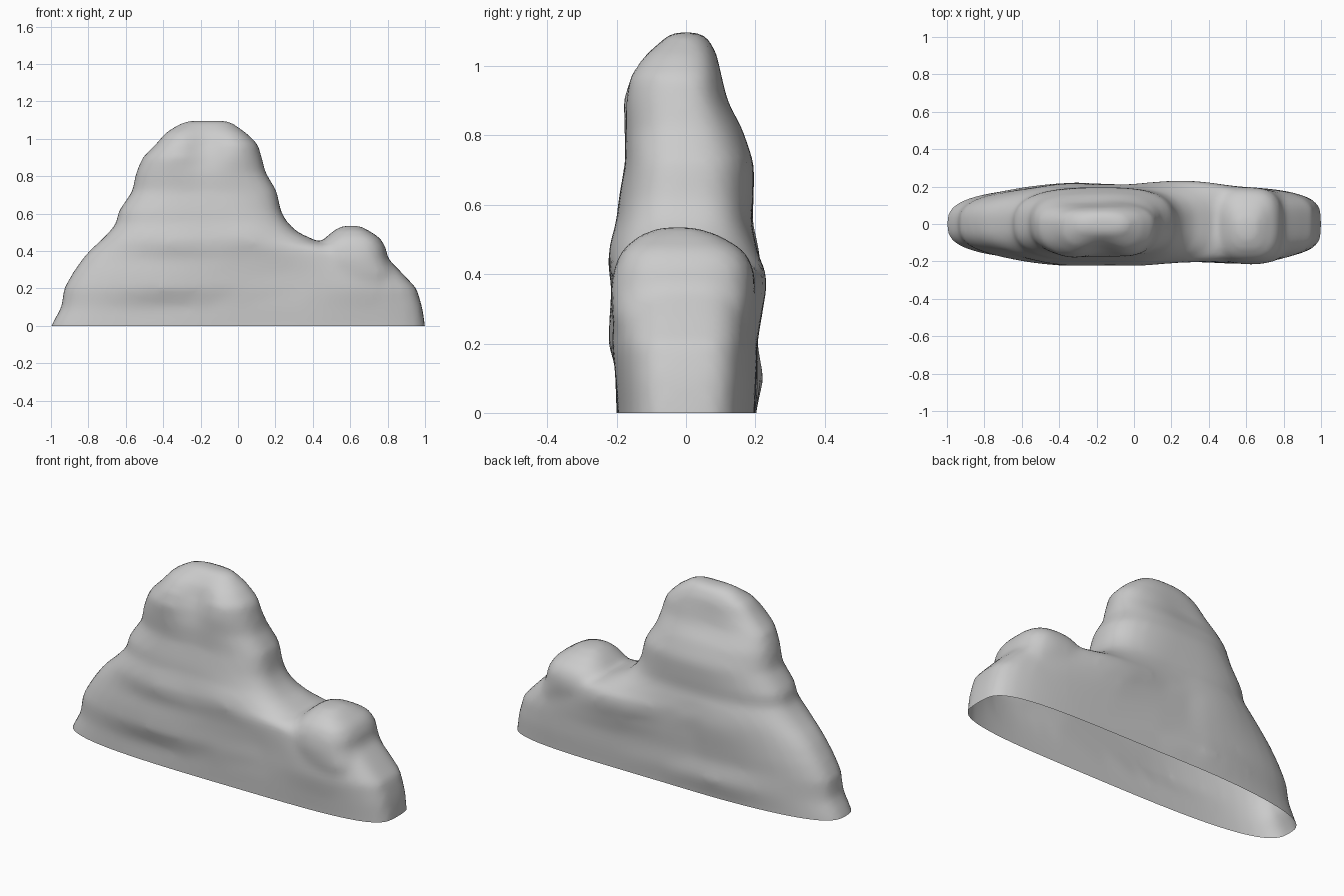
import bpy, bmesh
from math import sin, cos, pi, exp, copysign

# horizontal slices: z, left x, right x, front y, back y
BODY = [
    (-0.12, -1.03, 1.01, -0.20, 0.20),
    (0.00, -1.00, 1.00, -0.20, 0.20),
    (0.10, -0.945, 0.985, -0.205, 0.205),
    (0.20, -0.93, 0.955, -0.21, 0.205),
    (0.28, -0.885, 0.88, -0.21, 0.21),
    (0.36, -0.83, 0.80, -0.21, 0.21),
    (0.41, -0.785, 0.69, -0.21, 0.21),
    (0.45, -0.74, 0.43, -0.21, 0.205),
    (0.50, -0.69, 0.32, -0.208, 0.20),
    (0.55, -0.65, 0.265, -0.20, 0.19),
    (0.61, -0.64, 0.23, -0.195, 0.195),
    (0.72, -0.565, 0.207, -0.177, 0.197),
    (0.82, -0.545, 0.147, -0.185, 0.167),
    (0.90, -0.51, 0.127, -0.197, 0.127),
    (0.97, -0.44, 0.107, -0.187, 0.108),
    (1.03, -0.39, 0.047, -0.145, 0.092),
    (1.07, -0.33, -0.01, -0.09, 0.072),
    (1.097, -0.27, -0.05, -0.05, 0.045),
]
KNOLL = [
    (0.10, 0.45, 0.88, -0.17, 0.16),
    (0.28, 0.40, 0.85, -0.20, 0.185),
    (0.36, 0.40, 0.80, -0.212, 0.197),
    (0.42, 0.42, 0.79, -0.205, 0.193),
    (0.47, 0.465, 0.76, -0.185, 0.165),
    (0.515, 0.52, 0.69, -0.13, 0.09),
    (0.535, 0.56, 0.65, -0.07, 0.02),
]
# hollows (-) and swellings (+): amount, x, x width, z, z width
FRONT = [
    (-0.32, -0.17, 0.11, 0.98, 0.13),
    (0.12, -0.40, 0.28, 0.23, 0.07),
    (-0.06, -0.40, 0.28, 0.13, 0.05),
    (0.09, -0.35, 0.25, 0.43, 0.07),
    (0.07, 0.05, 0.15, 0.46, 0.08),
    (0.08, 0.66, 0.18, 0.24, 0.12),
    (-0.05, 0.25, 0.18, 0.25, 0.12),
]
BACK = [
    (-0.12, -0.25, 0.15, 0.92, 0.10),
    (0.13, 0.27, 0.22, 0.38, 0.10),
    (0.11, -0.35, 0.30, 0.10, 0.07),
    (0.07, -0.38, 0.22, 0.40, 0.12),
    (-0.05, -0.12, 0.10, 0.30, 0.20),
]


def relief(x, z, bumps):
    return 1 + sum(a * exp(-((x - bx) / wx) ** 2 - ((z - bz) / wz) ** 2)
                   for a, bx, wx, bz, wz in bumps)


def add_loft(bm, rows, n=64, left=3.0, right=4.0, high=2.5):
    """Stack of rounded slices, capped at both ends."""
    rings = []
    for z, xl, xr, yf, yb in rows:
        t = min(1, max(0, (z - 0.2) / 0.7))
        ring = []
        for i in range(n):
            c, s = cos(2 * pi * i / n), sin(2 * pi * i / n)
            low = right if c > 0 else left
            e = 2 / (low + (high - low) * t)
            x = (xl + xr) / 2 + (xr - xl) / 2 * copysign(abs(c) ** e, c)
            y = (yb if s > 0 else -yf) * copysign(abs(s) ** e, s)
            y *= relief(x, z, BACK if s > 0 else FRONT)
            ring.append(bm.verts.new((x, y, z)))
        rings.append(ring)
    for a, b in zip(rings, rings[1:]):
        for i in range(n):
            j = (i + 1) % n
            bm.faces.new((a[i], a[j], b[j], b[i]))
    bm.faces.new(rings[0][::-1])
    bm.faces.new(rings[-1])


# main mass and side knoll
bm = bmesh.new()
add_loft(bm, BODY)
add_loft(bm, KNOLL, left=2.6, right=3.2)
mesh = bpy.data.meshes.new("rock_mound")
bm.to_mesh(mesh)
bm.free()
rock = bpy.data.objects.new("rock_mound", mesh)
bpy.context.collection.objects.link(rock)

# fuse into one weathered skin
remesh = rock.modifiers.new("fuse", 'REMESH')
remesh.mode = 'VOXEL'
remesh.voxel_size = 0.022
soften = rock.modifiers.new("soften", 'SMOOTH')
soften.factor = 0.5
soften.iterations = 6
skin = bpy.data.meshes.new_from_object(
    rock.evaluated_get(bpy.context.evaluated_depsgraph_get()))
rock.modifiers.clear()

# open, flat underside
bm = bmesh.new()
bm.from_mesh(skin)
bmesh.ops.bisect_plane(bm, geom=bm.verts[:] + bm.edges[:] + bm.faces[:],
                       plane_co=(0, 0, 0), plane_no=(0, 0, 1), clear_inner=True)
for f in bm.faces:
    f.smooth = True
bm.to_mesh(skin)
bm.free()
rock.data = skin
skin.name = "rock_mound_skin"
